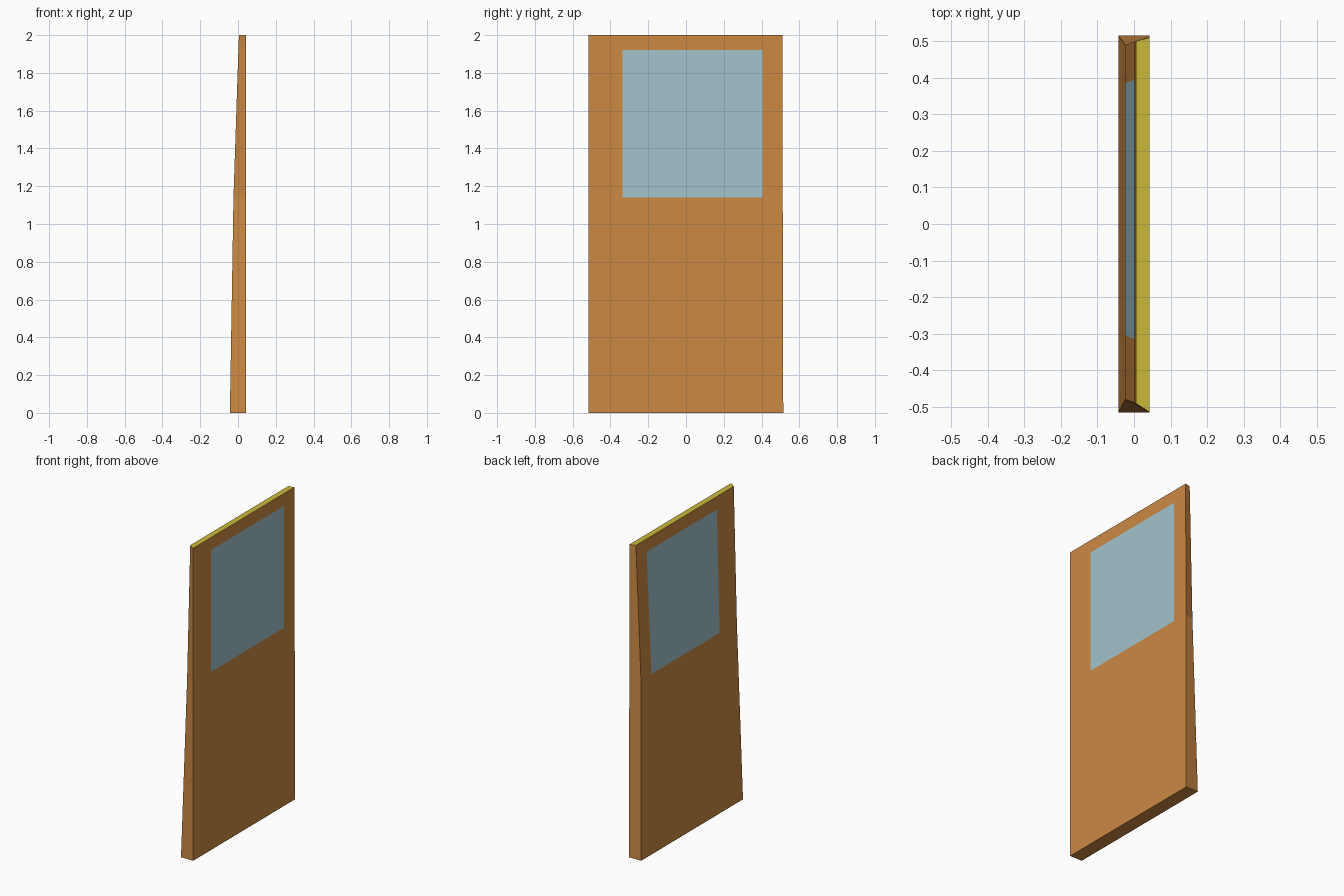
import bpy, bmesh

if "Cube" in bpy.data.objects:
    bpy.data.objects.remove(bpy.data.objects["Cube"])


def material(name, color):
    m = bpy.data.materials.new(name)
    m.diffuse_color = (*color, 1)
    m.use_nodes = True
    m.node_tree.nodes["Principled BSDF"].inputs["Base Color"].default_value = m.diffuse_color
    return m


bm = bmesh.new()


def sheet(levels):
    """4 x 4 vertex grid; each level is x, z and four y positions."""
    return [[bm.verts.new((x, y, z)) for y in ys] for x, z, ys in levels]


def face(verts, mat=0):
    bm.faces.new(verts).material_index = mat


# outer skin (flat) and inner skin (leans in above the waist line)
outer = sheet([
    (0.043, 0.00, (-0.515, -0.335, 0.405, 0.515)),
    (0.043, 1.14, (-0.515, -0.335, 0.405, 0.512)),
    (0.043, 1.92, (-0.515, -0.335, 0.405, 0.510)),
    (0.043, 2.00, (-0.515, -0.335, 0.405, 0.510))])
inner = sheet([
    (-0.043, 0.00, (-0.515, -0.305, 0.385, 0.515)),
    (-0.024, 1.14, (-0.480, -0.305, 0.385, 0.490)),
    (0.002, 1.92, (-0.489, -0.315, 0.395, 0.499)),
    (0.005, 2.00, (-0.490, -0.315, 0.395, 0.500))])

# panel faces, with the window pane in the centre cell
for g in (outer, inner):
    for r in range(3):
        for c in range(3):
            face((g[r][c], g[r][c + 1], g[r + 1][c + 1], g[r + 1][c]),
                 1 if r == c == 1 else 0)

# rim: bottom, top cap and both edges
for i in range(3):
    for r, mat in ((0, 0), (3, 2)):
        face((outer[r][i], outer[r][i + 1], inner[r][i + 1], inner[r][i]), mat)
    for c in (0, 3):
        face((outer[i][c], outer[i + 1][c], inner[i + 1][c], inner[i][c]))

bmesh.ops.recalc_face_normals(bm, faces=bm.faces)
mesh = bpy.data.meshes.new("door_panel")
bm.to_mesh(mesh)
bm.free()
for m in (material("panel_orange", (0.60, 0.25, 0.055)),
          material("window_glass", (0.36, 0.55, 0.60)),
          material("top_yellow", (0.60, 0.49, 0.04))):
    mesh.materials.append(m)
bpy.context.collection.objects.link(bpy.data.objects.new("door_panel", mesh))
